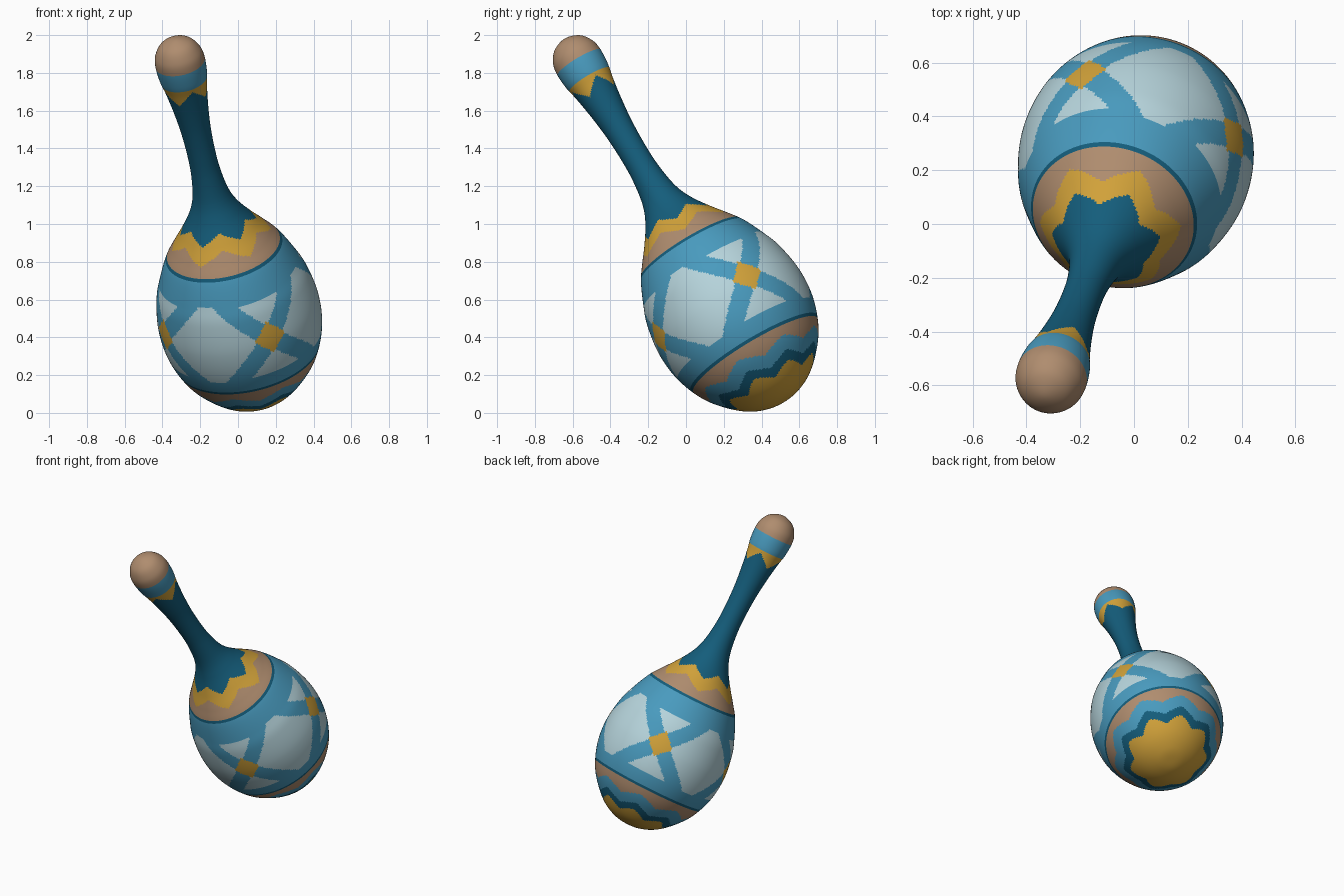
import bpy, bmesh, math
from mathutils import Vector

if "Cube" in bpy.data.objects:
    bpy.data.objects.remove(bpy.data.objects["Cube"], do_unlink=True)

# Flat paint colours
PAINTS = {
    "deep_teal": (0.007, 0.110, 0.200),
    "sky_blue": (0.066, 0.325, 0.515),
    "pale_blue": (0.470, 0.660, 0.715),
    "ochre_yellow": (0.640, 0.360, 0.042),
    "tan_wood": (0.430, 0.265, 0.158),
}
TEAL, BLUE, PALE, YELLOW, TAN = range(5)
materials = []
for name, rgb in PAINTS.items():
    mat = bpy.data.materials.new(name)
    mat.use_nodes = True
    mat.diffuse_color = (*rgb, 1)
    bsdf = mat.node_tree.nodes["Principled BSDF"]
    bsdf.inputs["Base Color"].default_value = (*rgb, 1)
    bsdf.inputs["Roughness"].default_value = 0.7
    materials.append(mat)

# Tilted axis of the rattle, with two directions across it
CENTRE = Vector((0.01, 0.25, 0.5))
AXIS = Vector((-0.196, -0.506, 0.84)).normalized()
SIDE = (Vector((1, 0, 0)) - AXIS * AXIS.x).normalized()
BACK = AXIS.cross(SIDE)

# Outline: distance along the axis, radius
PROFILE = [(-.52, 0), (-.51, .09), (-.465, .19), (-.38, .285), (-.27, .365),
           (-.12, .42), (.04, .434), (.2, .41), (.3, .375), (.42, .32),
           (.5, .265), (.58, .205), (.68, .14), (.78, .1), (.92, .079),
           (1.05, .075), (1.19, .08), (1.32, .093), (1.45, .112), (1.53, .128),
           (1.62, .133), (1.68, .12), (1.735, .078), (1.762, 0)]
SEGMENTS = 240
STEP = 0.009


def smooth_outline(points):
    """Rounded curve through the outline, sampled at an even spacing."""
    pts = [Vector(p) for p in points]
    mirror = lambda p: Vector((p.x, -p.y))
    pts = [mirror(pts[1])] + pts + [mirror(pts[-2])]
    out = []
    for a, b, c, d in zip(pts, pts[1:], pts[2:], pts[3:]):
        n = max(2, round((c - b).length / STEP))
        for i in range(n):
            u = i / n
            out.append(b + (c - a) * (u / 2)
                       + (a * 2 - b * 5 + c * 4 - d) * (u * u / 2)
                       + (b * 3 - a - c * 3 + d) * (u ** 3 / 2))
    return out + [pts[-2]]


def zigzag(angle, count, phase, tip, valley):
    """Height of a pointed border that reaches its tip at the phase angle."""
    x = ((angle - phase) * count / 360) % 1
    return tip + (valley - tip) * (1 - abs(2 * x - 1))


def flower_paint(t, angle):
    """Four flowers: a yellow diamond with pale petals between crossed bars."""
    s = abs((angle + 65 + 45) % 90 - 45) * math.radians(1) * 0.43
    h = abs(t - 0.085)
    if s + h < 0.09:
        return YELLOW
    if s - h > 0.07 and h < 0.22:
        return PALE
    if h - s > 0.07 and h < 0.21:
        return PALE
    return BLUE


def paint(t, angle):
    """Colour at a height along the axis and an angle around it."""
    if t < -0.23:                                   # pointed borders below
        if t < zigzag(angle, 8, -15, -.39, -.435):
            return YELLOW
        if t < zigzag(angle, 8, -15, -.345, -.39):
            return TEAL
        return BLUE if t < zigzag(angle, 8, -15, -.275, -.325) else TAN
    if t < -0.218:
        return TEAL
    if t < 0.43:
        return flower_paint(t, angle)
    if t < 0.442:
        return TEAL
    if t < 1.0:                                     # star around the neck
        if t < zigzag(angle, 6, -115, .495, .56):
            return TAN
        return YELLOW if t < zigzag(angle, 6, -115, .58, .635) else TEAL
    if t < zigzag(angle, 4, -115, 1.405, 1.485):    # grip
        return TEAL
    if t < 1.505:
        return YELLOW
    return BLUE if t < 1.61 else TAN


def turned_part(name, outline):
    """Spin a stretch of the outline round the axis and paint it."""
    bm = bmesh.new()
    rings = []
    for t, r in outline:
        base = CENTRE + AXIS * t
        if r < 1e-5:
            rings.append([bm.verts.new(base)] * SEGMENTS)
            continue
        ring = []
        for i in range(SEGMENTS):
            a = math.tau * i / SEGMENTS
            ring.append(bm.verts.new(base + (SIDE * math.cos(a) + BACK * math.sin(a)) * r))
        rings.append(ring)
    for k, (low, high) in enumerate(zip(rings, rings[1:])):
        t = (outline[k].x + outline[k + 1].x) / 2
        for i in range(SEGMENTS):
            j = (i + 1) % SEGMENTS
            corners = list(dict.fromkeys((low[i], low[j], high[j], high[i])))
            face = bm.faces.new(corners)
            face.smooth = True
            face.material_index = paint(t, (i + 0.5) * 360 / SEGMENTS)
    mesh = bpy.data.meshes.new(name)
    bm.to_mesh(mesh)
    bm.free()
    for mat in materials:
        mesh.materials.append(mat)
    obj = bpy.data.objects.new(name, mesh)
    bpy.context.collection.objects.link(obj)


# Round head, slim handle and rounded end knob, meeting edge to edge
outline = smooth_outline(PROFILE)
neck = min(range(len(outline)), key=lambda i: abs(outline[i].x - 0.78))
knob = min(range(len(outline)), key=lambda i: abs(outline[i].x - 1.61))
turned_part("rattle_head", outline[:neck + 1])
turned_part("handle", outline[neck:knob + 1])
turned_part("end_knob", outline[knob:])
